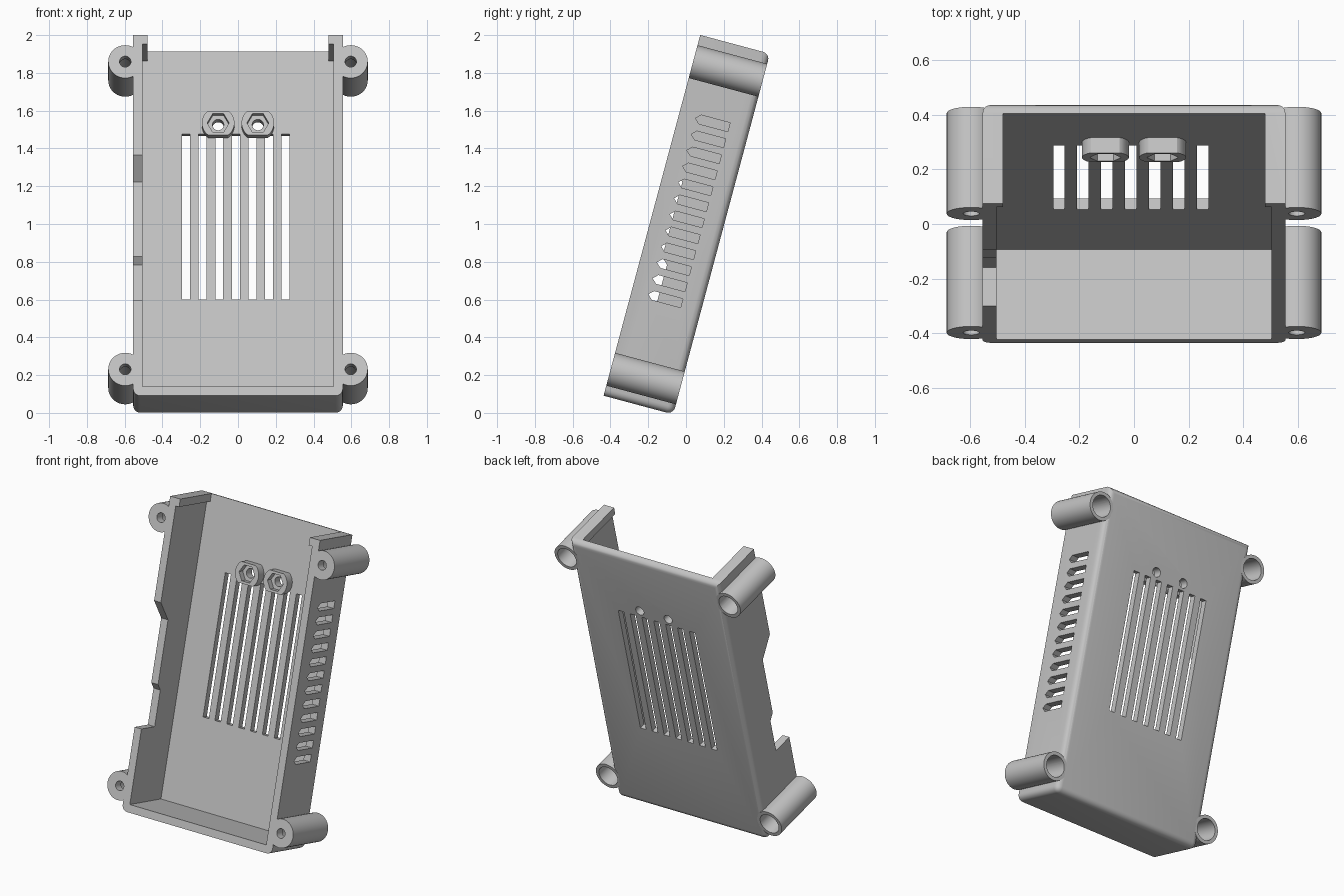
import bpy, bmesh
from math import sin, cos, pi, radians
from mathutils import Matrix

if "Cube" in bpy.data.objects:
    bpy.data.objects.remove(bpy.data.objects["Cube"])

# Upright layout: x across, y depth (front is negative), z along the length
FRONT, BACK, FLOOR = -0.445, -0.063, -0.104
BOTTOM, TOP = -0.025, 1.952
HALF_W, WALL = 0.555, 0.05
TILT = Matrix.Rotation(radians(-15), 4, "X")

grey = bpy.data.materials.new("light grey plastic")
grey.use_nodes = True
colour = (0.55, 0.55, 0.55, 1)
grey.diffuse_color = colour
grey.node_tree.nodes["Principled BSDF"].inputs["Base Color"].default_value = colour


def circle(x, z, r, n=48, clip=9):
    """Round outline in x, z; clip flattens its top and bottom."""
    return [(x + r * cos(2 * pi * i / n),
             z + max(-clip, min(clip, r * sin(2 * pi * i / n)))) for i in range(n)]


def rect(x0, x1, z0, z1):
    return [(x0, z0), (x1, z0), (x1, z1), (x0, z1)]


def prism(outline, lo, hi, axis="y"):
    return outline, lo, hi, axis


def make(name, prisms):
    """One object from extruded outlines: (x, z) along y, or (y, z) along x."""
    bm = bmesh.new()
    for outline, lo, hi, axis in prisms:
        def ring(t):
            return [bm.verts.new((a, t, b) if axis == "y" else (t, a, b))
                    for a, b in outline]
        r0, r1 = ring(lo), ring(hi)
        bm.faces.new(r0)
        bm.faces.new(r1[::-1])
        for i in range(len(r0)):
            j = (i + 1) % len(r0)
            bm.faces.new((r0[j], r0[i], r1[i], r1[j]))
    bmesh.ops.remove_doubles(bm, verts=bm.verts, dist=1e-5)
    bmesh.ops.dissolve_degenerate(bm, edges=bm.edges, dist=1e-5)
    bmesh.ops.recalc_face_normals(bm, faces=bm.faces)
    mesh = bpy.data.meshes.new(name)
    bm.to_mesh(mesh)
    bm.free()
    mesh.materials.append(grey)
    obj = bpy.data.objects.new(name, mesh)
    bpy.context.collection.objects.link(obj)
    return obj


def cut(obj, prisms):
    """Subtract a group of separate prisms."""
    cutter = make("cutter", prisms)
    cutter.hide_render = True
    mod = obj.modifiers.new("cut", "BOOLEAN")
    mod.operation, mod.solver, mod.object = "DIFFERENCE", "EXACT", cutter
    bpy.context.view_layer.update()
    graph = bpy.context.evaluated_depsgraph_get()
    mesh = bpy.data.meshes.new_from_object(obj.evaluated_get(graph))
    obj.modifiers.clear()
    obj.data = mesh
    bpy.data.objects.remove(cutter)


def finish(obj):
    """Lean the part back and smooth its round faces."""
    obj.data.transform(TILT)
    bpy.ops.object.select_all(action="DESELECT")
    obj.select_set(True)
    bpy.context.view_layer.objects.active = obj
    bpy.ops.object.shade_smooth_by_angle(angle=radians(30))


# Tray shell, rounded along its back edges and bottom corners
tray = make("tray", [prism(rect(-HALF_W, HALF_W, BOTTOM, TOP), FRONT, BACK)])
bm = bmesh.new()
bm.from_mesh(tray.data)
rounded = []
for e in bm.edges:
    a, b = (v.co for v in e.verts)
    mid = (a + b) / 2
    on_back = mid.y > BACK - 0.01
    bottom_corner = abs(a.y - b.y) > 0.1 and mid.z < 0
    if on_back or bottom_corner:
        rounded.append(e)
bmesh.ops.bevel(bm, geom=rounded, offset=0.038, segments=5, profile=0.5,
                affect="EDGES")
bm.to_mesh(tray.data)
bm.free()

# Cavity, and the open top end between two corner lips
inner = HALF_W - WALL
cut(tray, [prism(rect(-inner, inner, BOTTOM + WALL, TOP - WALL), -0.7, FLOOR)])
cut(tray, [prism(rect(-0.48, 0.48, TOP - 0.1, TOP + 0.1), -0.7, FLOOR)])

# Stepped port notch in the right wall
notch = [(-0.6, 0.5), (-0.3, 0.5), (-0.3, 0.73), (-0.335, 0.768),
         (-0.335, 1.175), (FRONT, 1.295), (-0.6, 1.295)]
cut(tray, [prism(notch, -0.7, -0.4, "x")])

# Pointed vents in the left wall
vents = []
for i in range(12):
    z = 0.555 + i * 0.0877
    h = 0.024
    vents.append(prism([(-0.355, z), (-0.33, z - h), (-0.172, z - h),
                        (-0.172, z + h), (-0.33, z + h)], 0.45, 0.7, "x"))
cut(tray, vents)

# Long vents and screw holes through the back
NUT_X, NUT_Z = 0.105, 1.546
openings = []
for i in range(7):
    x = -0.275 + i * 0.0878
    openings.append(prism(rect(x - 0.021, x + 0.021, 0.593, 1.5), -0.2, 0.1))
for s in (-1, 1):
    openings.append(prism(circle(s * NUT_X, NUT_Z, 0.03, 32), -0.2, 0.1))
cut(tray, openings)

# Corner mounting posts: small screw hole in front, wide bore from behind
posts = {}
for side, s in (("left", 1), ("right", -1)):
    for level, z in (("lower", 0.12), ("upper", 1.806)):
        posts[f"{level}_{side}_post"] = (s * 0.597, z)
bores = [prism(circle(x, z, 0.068), FRONT + 0.06, 0.1) for x, z in posts.values()]
cut(tray, bores)
for (name, (x, z)), bore in zip(posts.items(), bores):
    post = make(name, [prism(circle(x, z, 0.09), FRONT, BACK)])
    cut(post, [bore])
    hole = [prism(circle(x, z, 0.03, 32), -0.7, 0.1)]
    cut(post, hole)
    finish(post)
cut(tray, [prism(circle(x, z, 0.03, 32), -0.7, -0.3) for x, z in posts.values()])
finish(tray)

# Flat-sided nut holders on the inside of the back
for side, s in (("left", 1), ("right", -1)):
    x = s * NUT_X
    holder = make(f"{side}_nut_holder",
                  [prism(circle(x, NUT_Z, 0.086, 48, 0.066), -0.162, FLOOR)])
    cut(holder, [prism(circle(x, NUT_Z, 0.058, 6), -0.3, -0.122)])
    cut(holder, [prism(circle(x, NUT_Z, 0.03, 32), -0.3, 0)])
    finish(holder)
